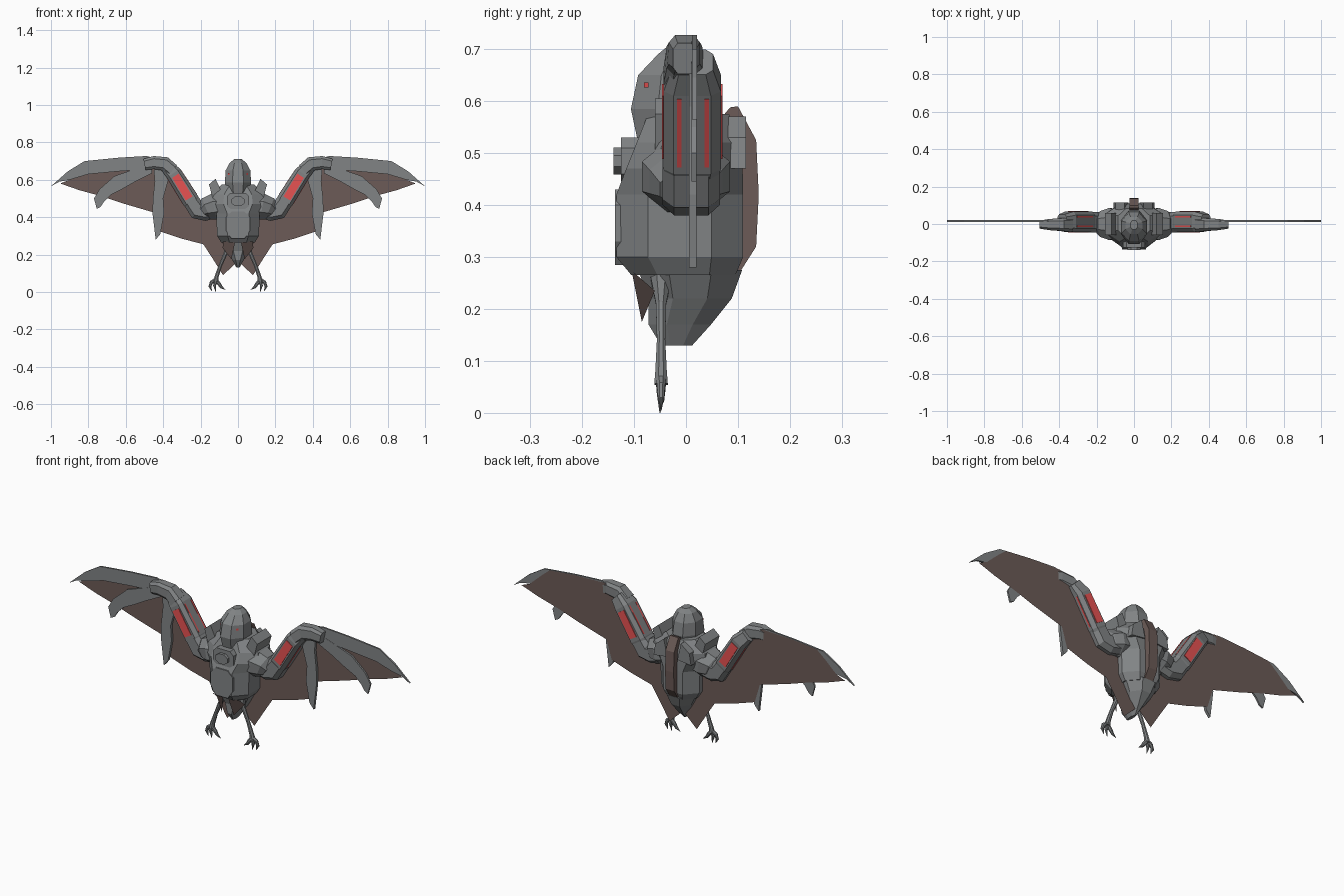
import bpy, math
from mathutils import Vector

def mat(name, c):
    m = bpy.data.materials.new(name)
    m.diffuse_color = (*c, 1)
    return m

GREY = mat("armour_grey", (0.22, 0.23, 0.235))
BROWN = mat("membrane_brown", (0.15, 0.105, 0.095))
RED = mat("vent_red", (0.85, 0.09, 0.09))

def mesh(name, verts, faces, m):
    me = bpy.data.meshes.new(name)
    me.from_pydata(verts, [], faces)
    me.materials.append(m)
    ob = bpy.data.objects.new(name, me)
    bpy.context.collection.objects.link(ob)
    bpy.context.view_layer.objects.active = ob
    bpy.ops.object.mode_set(mode='EDIT')
    bpy.ops.mesh.select_all(action='SELECT')
    bpy.ops.mesh.normals_make_consistent(inside=False)
    bpy.ops.object.mode_set(mode='OBJECT')
    return ob

def mirror(ob):
    ob.modifiers.new("mirror", 'MIRROR')
    return ob

def bridge(name, rings, m):
    n = len(rings[0])
    v = [p for r in rings for p in r]
    f = [(i*n+j, i*n+(j+1) % n, (i+1)*n+(j+1) % n, (i+1)*n+j)
         for i in range(len(rings)-1) for j in range(n)]
    f += [tuple(range(n)), tuple(range(len(v)-n, len(v)))]
    return mesh(name, v, f, m)

def ring(c=.414):
    """chamfered square, c = half length of its flat sides"""
    return [(1, -c), (1, c), (c, 1), (-c, 1), (-1, c), (-1, -c), (-c, -1), (c, -1)]

def loft(name, secs, m=GREY, c=.414):
    """stack of (z, half x, half y, centre y)"""
    return bridge(name, [[(a*rx, yc+b*ry, z) for a, b in ring(c)] for z, rx, ry, yc in secs], m)

def limb(name, path, y, c=.414, m=GREY):
    """bent bar in the xz plane through (x, z, half thickness, half depth)"""
    rings = []
    for i, (x, z, r, d) in enumerate(path):
        p, q = path[max(i-1, 0)], path[min(i+1, len(path)-1)]
        t = Vector((q[0]-p[0], q[1]-p[1])).normalized()
        rings.append([(x-t.y*a*r, y+b*d, z+t.x*a*r) for a, b in ring(c)])
    return mirror(bridge(name, rings, m))

def plate(name, pts, y0, y1, m=GREY):
    """xz outline extruded from y0 to y1"""
    return bridge(name, [[(x, y, z) for x, z in pts] for y in (y0, y1)], m)

# body
loft("torso", [(.265, .09, .10, -.005), (.30, .112, .122, -.012), (.42, .116, .122, -.012),
               (.47, .155, .112, -.003), (.52, .15, .10, .005), (.575, .085, .078, .005)], c=.5)
loft("head", [(.50, .055, .07, -.018), (.585, .07, .088, -.018), (.65, .066, .076, -.016),
              (.69, .045, .046, -.008), (.71, .02, .025, -.005)])
loft("pelvis", [(.13, .008, .03, -.018), (.17, .03, .06, -.012), (.22, .06, .08, .008),
                (.275, .09, .10, .008)])
plate("chest_plate", [(-.035, .285), (.035, .285), (.065, .33), (.065, .40), (.035, .43),
                      (-.035, .43), (-.065, .40), (-.065, .33)], -.137, -.11)
plate("chest_badge_mount", [(-.06, .46), (-.04, .445), (.04, .445), (.06, .46), (.06, .51),
                            (.04, .53), (-.04, .53), (-.06, .51)], -.125, -.08)
plate("chest_badge", [(.036*a, .485+.026*b) for a, b in ring()], -.14, -.11)
# small eyes on the slanted cheeks
mirror(mesh("eye", [(.046, -.081, .626), (.054, -.072, .626), (.054, -.072, .636), (.046, -.081, .636)],
            [(0, 1, 2, 3)], RED))
# collar pads, tilted outwards
mirror(plate("collar_pad", [(.085, .53), (.135, .50), (.155, .575), (.12, .605)], -.06, .06))
mirror(plate("rear_collar", [(.03, .48), (.11, .47), (.10, .53), (.05, .57)], .05, .115))

# spine fin and front apron
fin = [(.07, .57), (.085, .588), (.10, .59), (.135, .525), (.14, .42), (.135, .32), (.10, .265), (.07, .255)]
bridge("spine_fin", [[(x, y, z) for y, z in fin] for x in (-.025, .025)], BROWN)
for s in (-1, 1):
    mesh("apron", [(s*.015, -.104, .27), (s*.08, -.10, .27), (s*.082, -.06, .235), (s*.035, -.085, .175)],
         [(0, 1, 2, 3)], BROWN)

# arms
limb("shoulder", [(.09, .46, .06, .08), (.13, .455, .07, .085), (.17, .445, .06, .07), (.19, .43, .04, .05)], .0)
limb("upper_arm", [(.12, .445, .05, .055), (.18, .43, .05, .055), (.215, .435, .05, .055),
                   (.25, .485, .044, .055)], .01, .6)
limb("forearm", [(.225, .45, .035, .045), (.25, .485, .046, .055), (.345, .635, .043, .055),
                 (.385, .675, .034, .04)], .012, .65)
limb("hand", [(.35, .65, .036, .04), (.39, .685, .038, .034), (.45, .692, .035, .03),
              (.50, .682, .03, .022)], -.003, .6)
# red vents on the front and back, with slim side slots
for y in (-.0465, .0655):
    mirror(plate("forearm_vent", [(.243, .511), (.28, .489), (.352, .61), (.317, .633)], y, y+.005, RED))
for y in (-.017, .036):
    for side in (-1, 1):
        o = Vector((-.845, .534)) * side
        p, q = Vector((.258, .497)) + o*.046, Vector((.34, .627)) + o*.0435
        mirror(plate("vent_side_slot", [p-o*.006, p+o*.001, q+o*.001, q-o*.006], y, y+.008, RED))

# wing membrane: single thin sheet, covering the fingers from behind
mirror(mesh("wing_membrane", [(x, .0235, z) for x, z in [
    (0, .42), (.21, .43), (.30, .57), (.38, .69), (.46, .722), (.64, .716), (.785, .702), (.835, .66),
    (.90, .60), (.95, .58), (.85, .545), (.74, .515), (.62, .475), (.45, .425), (.42, .325), (.30, .285),
    (.185, .255), (.13, .17), (.08, .09), (.0, .165)]],
    [tuple(range(20))], BROWN))
# armoured wing fingers
mirror(plate("leading_finger", [(.44, .715), (.49, .727), (.64, .718), (.82, .70), (.91, .645), (1.0, .565),
                                (.955, .59), (.90, .60), (.80, .63), (.64, .645), (.50, .655)], .012, .021))
mirror(plate("middle_finger", [(.46, .69), (.56, .655), (.66, .62), (.74, .55), (.77, .50), (.755, .445), (.735, .455), (.715, .485),
                               (.68, .52), (.62, .55), (.54, .595), (.46, .635)], .011, .02))
mirror(plate("inner_finger", [(.375, .66), (.45, .655), (.445, .59), (.455, .50), (.457, .42), (.44, .28),
                              (.415, .31), (.395, .42), (.40, .50), (.375, .59)], .006, .02))

# legs and talons
limb("leg", [(.05, .26, .02, .02), (.065, .21, .011, .01), (.095, .14, .009, .008),
             (.115, .08, .011, .011), (.12, .055, .014, .013)], -.048)
limb("outer_talon", [(.112, .07, .01, .01), (.142, .052, .01, .008), (.15, .03, .008, .006), (.14, .005, .001, .001)], -.048)
limb("inner_talon", [(.12, .065, .01, .01), (.10, .042, .01, .008), (.088, .025, .007, .006), (.068, .012, .001, .001)], -.048)
limb("middle_talon", [(.118, .06, .01, .008), (.125, .035, .008, .006), (.118, .0, .001, .001)], -.05)
